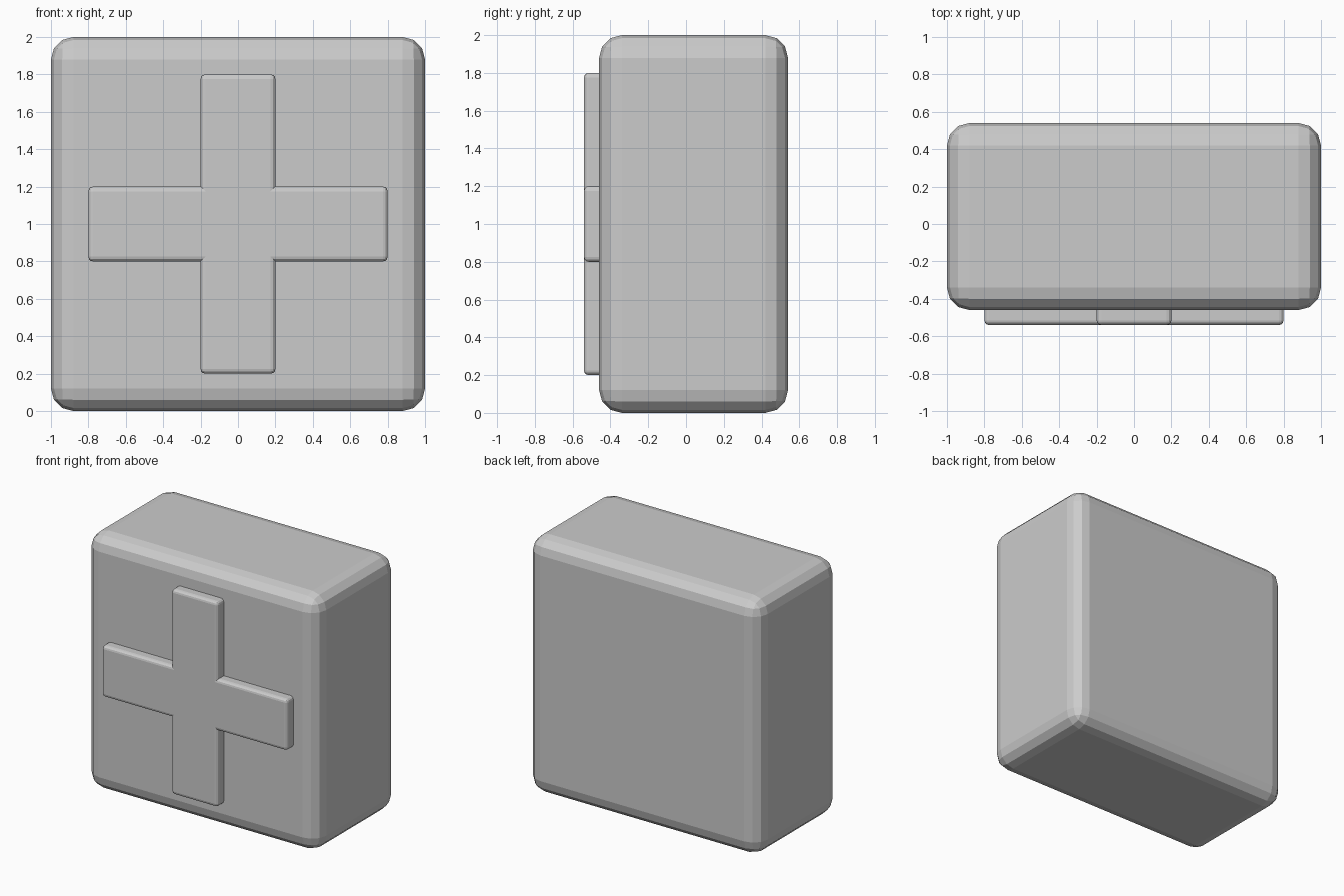
import bpy, bmesh
from mathutils import Vector

if "Cube" in bpy.data.objects:
    bpy.data.objects.remove(bpy.data.objects["Cube"])


def finish(bm, name):
    bmesh.ops.recalc_face_normals(bm, faces=bm.faces)
    mesh = bpy.data.meshes.new(name)
    bm.to_mesh(mesh)
    bm.free()
    obj = bpy.data.objects.new(name, mesh)
    bpy.context.collection.objects.link(obj)
    return obj


def round_edges(bm, edges, width):
    bmesh.ops.bevel(bm, geom=edges, offset=width, offset_type='OFFSET',
                    segments=3, profile=0.5, affect='EDGES', clamp_overlap=True)


# Rounded block body
bm = bmesh.new()
bmesh.ops.create_cube(bm, size=1)
bmesh.ops.scale(bm, vec=(2, 1, 2), verts=bm.verts)
bmesh.ops.translate(bm, vec=(0, 0.04, 1), verts=bm.verts)
round_edges(bm, bm.edges[:], 0.12)
finish(bm, "block")

# Raised cross on the front: one arm end repeated around the centre
HALF, REACH, FRONT, BACK = 0.2, 0.8, -0.54, -0.42
outline = []
for dx, dz in ((1, 0), (0, 1), (-1, 0), (0, -1)):
    for along, side in ((REACH, -HALF), (REACH, HALF), (HALF, HALF)):
        outline.append((dx * along - dz * side, FRONT, 1 + dz * along + dx * side))

bm = bmesh.new()
face = bm.faces.new([bm.verts.new(p) for p in outline])
ext = bmesh.ops.extrude_face_region(bm, geom=[face], use_keep_orig=True)
back = [v for v in ext["geom"] if isinstance(v, bmesh.types.BMVert)]
bmesh.ops.translate(bm, vec=(0, BACK - FRONT, 0), verts=back)
bmesh.ops.recalc_face_normals(bm, faces=bm.faces)


def is_rounded(edge):
    a, b = (v.co for v in edge.verts)
    mid = (a + b) / 2
    on_front = abs(a.y - FRONT) < 1e-4 and abs(b.y - FRONT) < 1e-4
    outer_corner = abs(a.y - b.y) > 1e-4 and (mid - Vector((0, mid.y, 1))).length > 0.5
    return on_front or outer_corner


round_edges(bm, [e for e in bm.edges if is_rounded(e)], 0.025)
finish(bm, "front_cross")
